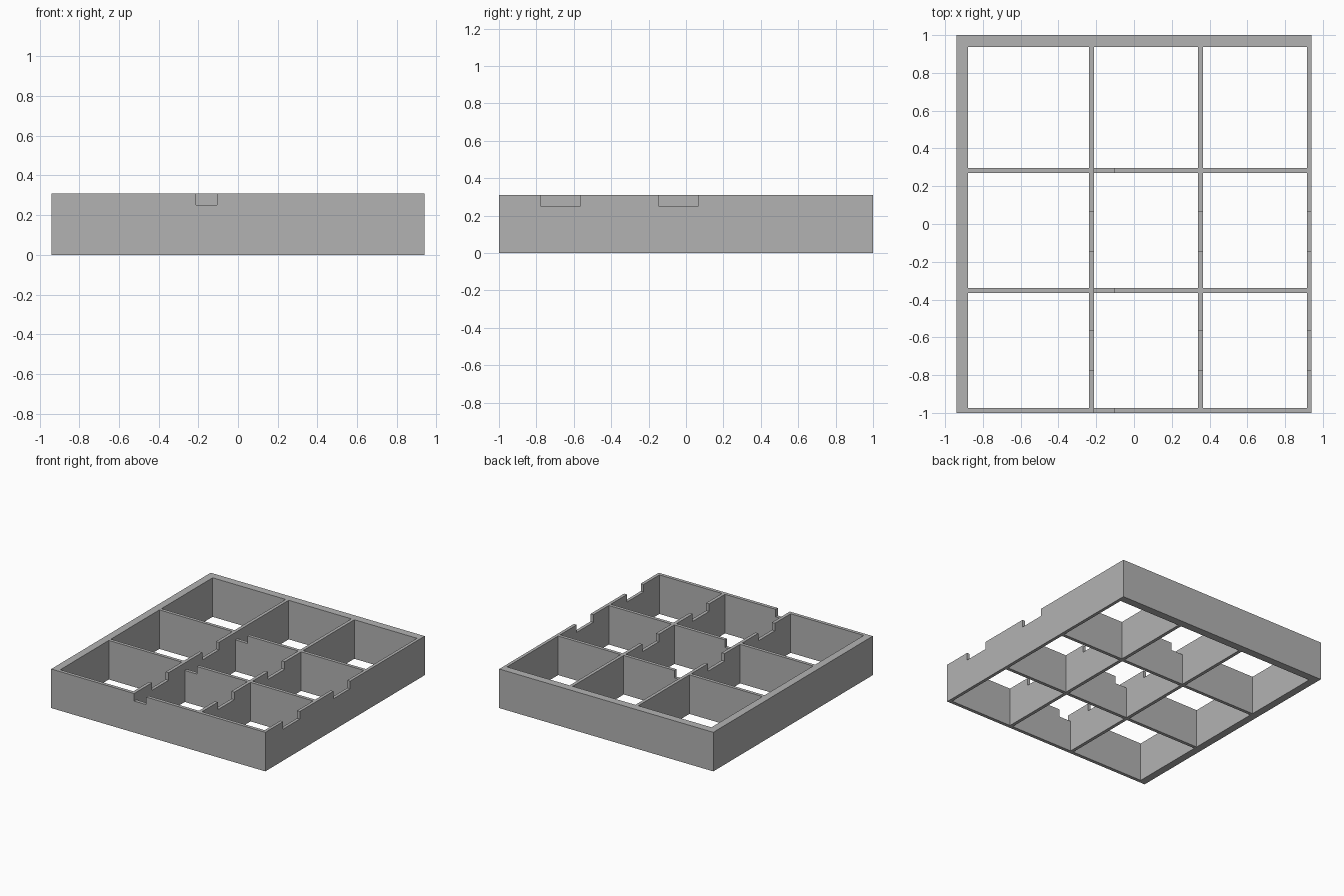
import bpy

# Remove the default cube only
cube = bpy.data.objects.get("Cube")
if cube:
    bpy.data.objects.remove(cube, do_unlink=True)

HEIGHT = 0.31
NOTCH_FLOOR = 0.25


def box(name, x, y, z):
    """Box spanning the given (low, high) ranges."""
    bpy.ops.mesh.primitive_cube_add(size=1)
    obj = bpy.context.object
    obj.name = name
    obj.location = [(lo + hi) / 2 for lo, hi in (x, y, z)]
    obj.scale = [hi - lo for lo, hi in (x, y, z)]
    bpy.ops.object.transform_apply(location=True, rotation=False, scale=True)
    return obj


def cut(target, x, y, z):
    """Subtract a box from the target and discard the cutter."""
    cutter = box("cutter", x, y, z)
    cutter.hide_render = True
    mod = target.modifiers.new("cut", "BOOLEAN")
    mod.operation = "DIFFERENCE"
    mod.solver = "EXACT"
    mod.object = cutter
    bpy.context.view_layer.objects.active = target
    bpy.ops.object.modifier_apply(modifier=mod.name)
    bpy.data.objects.remove(cutter, do_unlink=True)


# Solid tray block
tray = box("divided_tray", (-0.94, 0.94), (-1, 1), (0, HEIGHT))

# Nine open compartments, leaving thick left-edge and rear walls
columns = [(-0.88, -0.238), (-0.212, 0.339), (0.365, 0.915)]
rows = [(-0.973, -0.364), (-0.338, 0.271), (0.297, 0.938)]
for column in columns:
    for row in rows:
        cut(tray, column, row, (-0.1, HEIGHT + 0.1))

# Finger notches across the walls running front to back
above = (NOTCH_FLOOR, HEIGHT + 0.1)
for notch in [(-0.775, -0.567), (-0.145, 0.064)]:
    cut(tray, (-0.3, 1.1), notch, above)

# Narrow notch across the walls running side to side
cut(tray, (-0.212, -0.106), (-1.1, 0.4), above)

# Plain grey finish
grey = bpy.data.materials.new("plain_grey")
grey.use_nodes = True
colour = (0.45, 0.45, 0.45, 1)
grey.diffuse_color = colour
grey.node_tree.nodes["Principled BSDF"].inputs["Base Color"].default_value = colour
tray.data.materials.clear()
tray.data.materials.append(grey)
for face in tray.data.polygons:
    face.material_index = 0
    face.use_smooth = False
